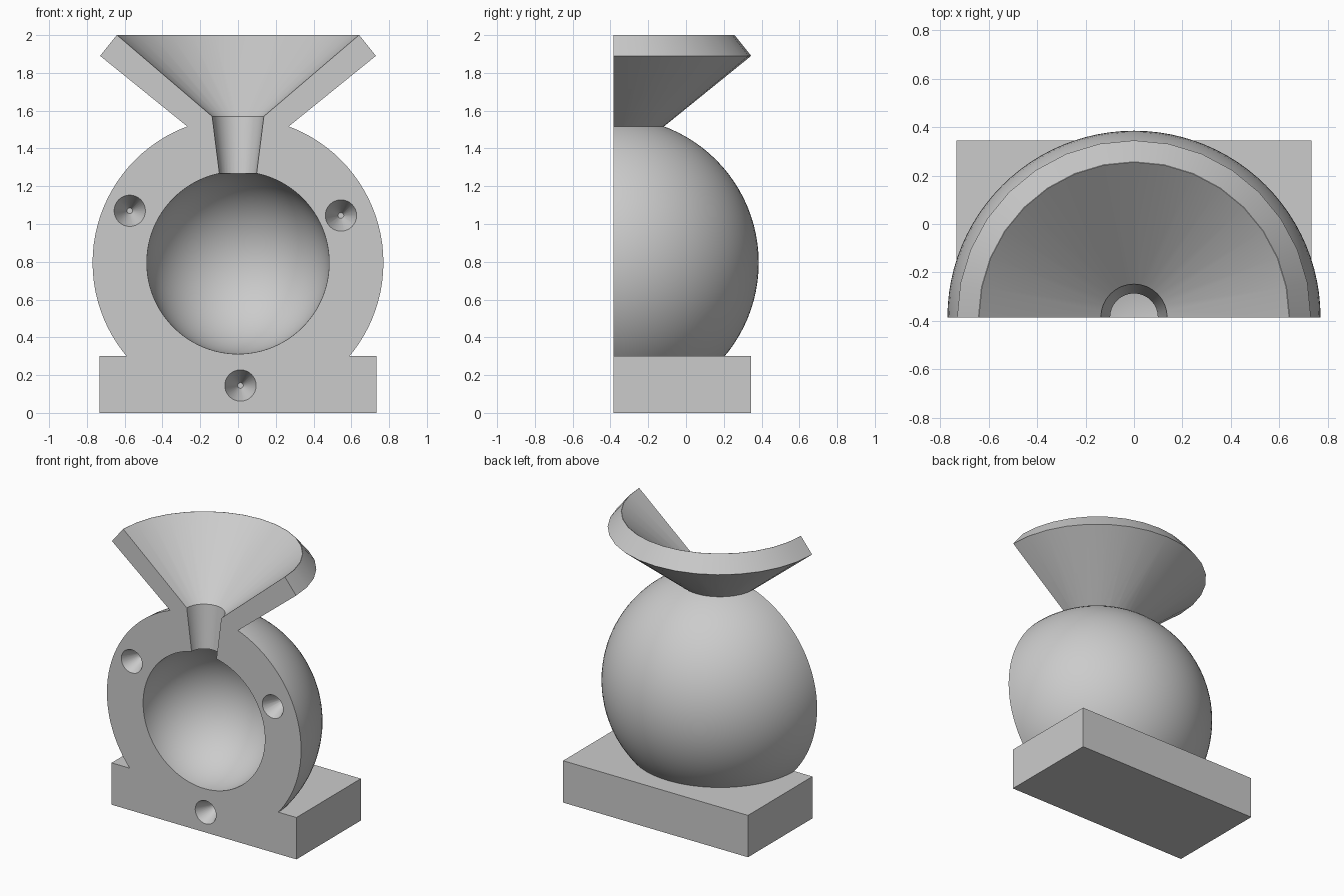
import bpy, bmesh, math
from mathutils import Matrix, Vector

cube = bpy.data.objects.get("Cube")
if cube:
    bpy.data.objects.remove(cube, do_unlink=True)

FRONT = -0.385                      # parting plane of the half mould
CENTRE = Vector((0, FRONT, 0.795))  # middle of the ball

grey = bpy.data.materials.new("light_grey")
grey.use_nodes = True
grey.diffuse_color = (0.6, 0.6, 0.6, 1)
grey.node_tree.nodes["Principled BSDF"].inputs["Base Color"].default_value = (0.6, 0.6, 0.6, 1)


def finish(name, bm):
    bmesh.ops.recalc_face_normals(bm, faces=bm.faces)
    mesh = bpy.data.meshes.new(name)
    bm.to_mesh(mesh)
    bm.free()
    mesh.materials.append(grey)
    obj = bpy.data.objects.new(name, mesh)
    bpy.context.collection.objects.link(obj)
    return obj


def box(name, x, y0, y1, z0, z1):
    bm = bmesh.new()
    place = Matrix.Translation((0, (y0 + y1) / 2, (z0 + z1) / 2))
    bmesh.ops.create_cube(bm, size=1, matrix=place @ Matrix.Diagonal((2 * x, y1 - y0, z1 - z0, 1)))
    return finish(name, bm)


def ball(name, radius):
    bm = bmesh.new()
    bmesh.ops.create_uvsphere(bm, u_segments=96, v_segments=48, radius=radius,
                              matrix=Matrix.Translation(CENTRE))
    return finish(name, bm)


def lathe(name, profile, segments=32):
    """Solid of revolution about the vertical axis through the ball."""
    bm = bmesh.new()
    rings = [[bm.verts.new((r * math.cos(a), FRONT + r * math.sin(a), z))
              for a in (2 * math.pi * i / segments for i in range(segments))]
             for r, z in profile]
    for low, high in zip(rings, rings[1:]):
        for i in range(segments):
            j = (i + 1) % segments
            bm.faces.new((low[i], low[j], high[j], high[i]))
    bm.faces.new(rings[0])
    bm.faces.new(rings[-1])
    return finish(name, bm)


def key_hole(name, x, z):
    """Tapered registration socket sunk into the parting face."""
    bm = bmesh.new()
    depth, over = 0.15, 0.02
    mouth, tip = 0.083, 0.015
    wide = mouth + (mouth - tip) * over / depth
    place = Matrix.Translation((x, FRONT + (depth - over) / 2, z)) @ Matrix.Rotation(-math.pi / 2, 4, 'X')
    bmesh.ops.create_cone(bm, cap_ends=True, segments=32, radius1=wide, radius2=tip,
                          depth=depth + over, matrix=place)
    return finish(name, bm)


def combine(target, other, operation):
    mod = target.modifiers.new(operation.lower(), 'BOOLEAN')
    mod.operation = operation
    mod.solver = 'EXACT'
    mod.object = other
    bpy.context.view_layer.update()
    graph = bpy.context.evaluated_depsgraph_get()
    mesh = bpy.data.meshes.new_from_object(target.evaluated_get(graph))
    target.modifiers.clear()
    target.data = mesh
    bpy.data.objects.remove(other, do_unlink=True)


# Outer shell: ball, foot and pouring funnel
mould = ball("half_mould", 0.77)
foot = box("foot", 0.733, FRONT - 0.345, 0.345, 0, 0.30)
funnel = lathe("funnel", [(0.1, 1.38), (0.73, 1.89), (0.642, 2.0)])
combine(mould, foot, 'UNION')
combine(mould, funnel, 'UNION')

# Hollow: ball cavity with neck and funnel opening
cavity = ball("cavity", 0.483)
opening = lathe("opening", [(0.09, 1.2), (0.137, 1.57), (0.64, 2.0), (0.687, 2.04)])
combine(cavity, opening, 'UNION')
combine(mould, cavity, 'DIFFERENCE')

# Split along the parting plane, keeping the back half
combine(mould, box("front_half", 1.2, FRONT - 1.2, FRONT, -0.2, 2.2), 'DIFFERENCE')

# Registration sockets
for x, z in ((-0.573, 1.07), (0.545, 1.045), (0.013, 0.145)):
    combine(mould, key_hole("key_hole", x, z), 'DIFFERENCE')

bpy.ops.object.select_all(action='DESELECT')
mould.select_set(True)
bpy.context.view_layer.objects.active = mould
bpy.ops.object.shade_smooth_by_angle(angle=math.radians(25))
